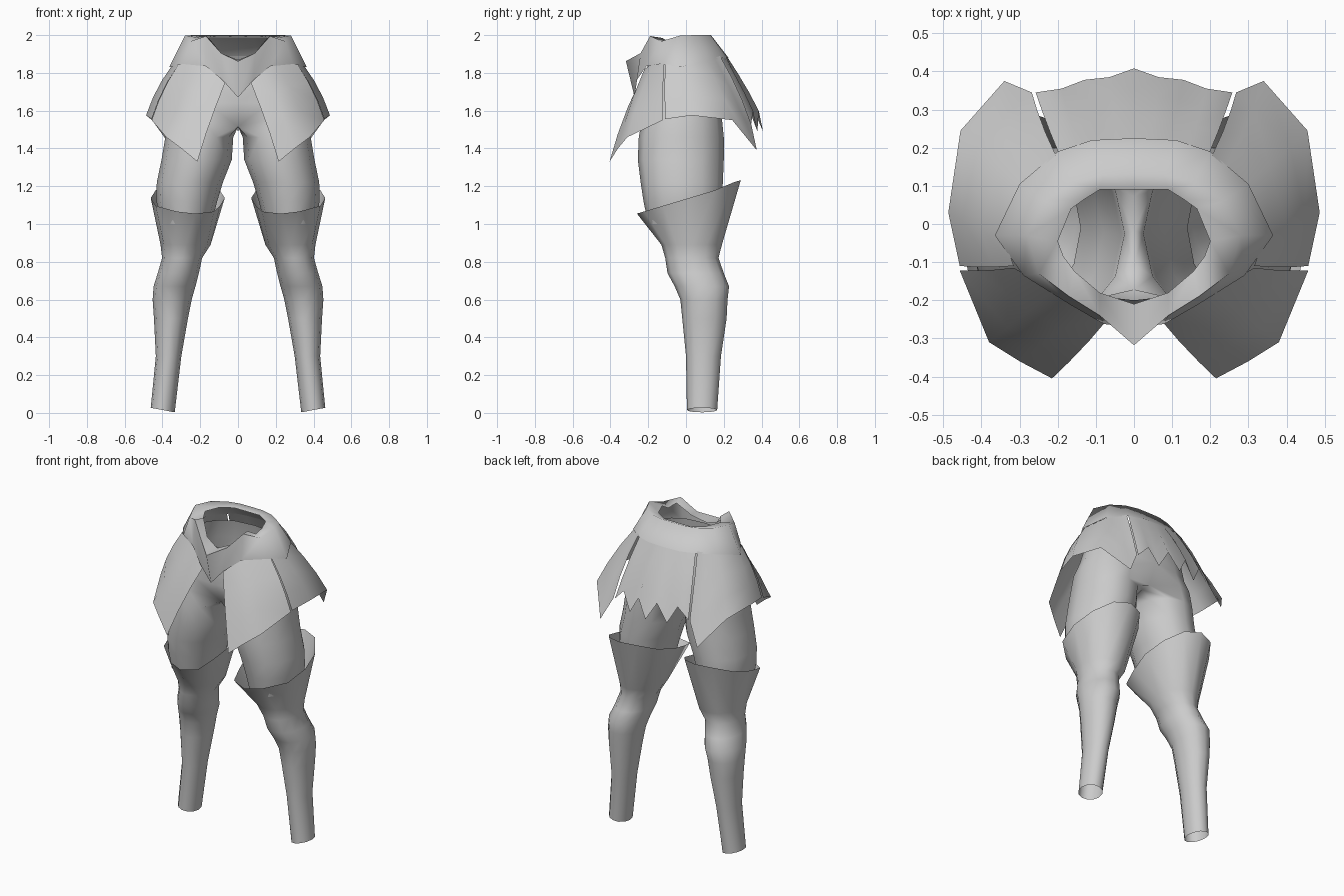
import bpy, bmesh, math
from mathutils import Vector

if "Cube" in bpy.data.objects:
    bpy.data.objects.remove(bpy.data.objects["Cube"])

grey = bpy.data.materials.new("plain_grey")
grey.diffuse_color = (0.6, 0.6, 0.6, 1)
grey.use_nodes = True
grey.node_tree.nodes["Principled BSDF"].inputs["Base Color"].default_value = grey.diffuse_color
N = 12


def finish(name, rows, closed=False, angle=60):
    """Skin rows of points into a sheet and mirror it across x = 0."""
    bm = bmesh.new()
    vr = [[bm.verts.new(p) for p in r] for r in rows]
    for a, b in zip(vr, vr[1:]):
        n = len(a)
        for i in range(n if closed else n - 1):
            j = (i + 1) % n
            bm.faces.new((a[i], a[j], b[j], b[i]))
    return to_object(name, bm, angle)


def to_object(name, bm, angle=60):
    me = bpy.data.meshes.new(name)
    bm.to_mesh(me)
    bm.free()
    me.materials.append(grey)
    ob = bpy.data.objects.new(name, me)
    bpy.context.collection.objects.link(ob)
    m = ob.modifiers.new("mirror", 'MIRROR')
    m.use_clip = True
    m.merge_threshold = 0.002
    bpy.ops.object.select_all(action='DESELECT')
    ob.select_set(True)
    bpy.context.view_layer.objects.active = ob
    bpy.ops.object.shade_smooth_by_angle(angle=math.radians(angle))
    return ob


def ring(z, x0, x1, y0, y1, tilt=0.0):
    """Oval cross-section; starts outside, runs through back, inside, front."""
    pts = []
    for k in range(N):
        a = 2 * math.pi * k / N
        c, s = math.cos(a), math.sin(a)
        pts.append(Vector(((x0 + x1) / 2 + (x1 - x0) / 2 * c,
                           (y0 + y1) / 2 + (y1 - y0) / 2 * s, z + tilt * c)))
    return pts


# Lower leg with the flared, slanted cuff
stations = [(0.015, .335, .462, .005, .165, .012), (.30, .30, .435, 0, .185, 0),
            (.50, .265, .445, -.02, .215, 0), (.60, .245, .452, -.03, .22, 0),
            (.67, .225, .447, -.06, .228, 0), (.74, .207, .425, -.098, .20, 0),
            (.82, .19, .402, -.11, .172, 0), (.89, .145, .41, -.13, .19, 0)]
leg = [ring(*s) for s in stations]
rim = ring(1.1, .07, .462, -.26, .29)
for p in rim:
    p.z = 1.055 + (p.y + .26) * 0.30
    if p.y < -.2:
        p.x -= .04
    if p.y > .2:
        p.z += .012
leg.append(rim)
finish("boot_and_cuff", leg, closed=True)

# Thighs joined to the hips at the crotch
thigh = [ring(1.0, .14, .41, -.20, .18), ring(1.12, .11, .432, -.225, .19),
         ring(1.22, .08, .43, -.24, .195), ring(1.34, .033, .405, -.255, .20),
         ring(1.46, .025, .385, -.25, .20)]
crotch = ring(1.56, 0, .375, -.23, .19)
for k in range(4, 9):            # inner points fall on the middle line
    crotch[k].x = 0
    crotch[k].z = 1.515
    crotch[k].y *= .85
thigh.append(crotch)
bm = bmesh.new()
vr = [[bm.verts.new(p) for p in r] for r in thigh]
for a, b in zip(vr, vr[1:]):
    for i in range(N):
        j = (i + 1) % N
        bm.faces.new((a[i], a[j], b[j], b[i]))
prev = [vr[-1][k % N] for k in range(8, 17)]   # front centre, outside, back centre
for z, w, f, b in [(1.64, .35, -.225, .195), (1.75, .315, -.215, .19), (1.87, .27, -.20, .165)]:
    cur = []
    for i in range(9):
        a = math.pi * (i / 8 - .5)
        cur.append(bm.verts.new((w * max(0, math.cos(a)) ** .8 if 0 < i < 8 else 0,
                                 (f + b) / 2 + (b - f) / 2 * math.sin(a), z)))
    for i in range(8):
        bm.faces.new((prev[i], prev[i + 1], cur[i + 1], cur[i]))
    prev = cur
bmesh.ops.recalc_face_normals(bm, faces=bm.faces)
to_object("trousers", bm, 80)

# Belt with pointed front, notched rim and turned-in lip
lower = [(0, -.272, 1.67), (.08, -.262, 1.76), (.17, -.21, 1.835), (.29, -.135, 1.847),
         (.365, -.03, 1.83), (.30, .105, 1.868), (.20, .19, 1.88), (.11, .22, 1.88), (0, .225, 1.88)]
upper = [(0, -.318, 1.862), (.09, -.24, 1.905), (.17, -.19, 1.995), (.25, -.13, 1.968),
         (.28, -.03, 1.998), (.235, .06, 2), (.16, .11, 2), (.08, .13, 2), (0, .132, 2)]
lip = [(0, -.21, 1.868), (.09, -.18, 1.905), (.155, -.125, 1.985), (.185, -.085, 1.96),
       (.20, -.045, 1.985), (.165, .04, 1.985), (.13, .065, 1.985), (.09, .09, 1.985), (0, .09, 1.985)]
finish("belt", [lower, upper, lip], angle=75)


def panel(name, top, bottom, bulge=.012):
    """Skirt plate: rows between a top and a bottom edge, bowed outward."""
    rows = []
    for t in (0, .33, .67, 1):
        row = []
        for p, q in zip(top, bottom):
            v = Vector(p).lerp(Vector(q), t)
            out = Vector((v.x, v.y, 0)).normalized()
            out.z = .5
            v += out * bulge * math.sin(math.pi * t)
            if p[0] == 0:
                v.x = 0
            row.append(v)
        rows.append(row)
    return finish(name, rows)


# Skirt plates: front, side and jagged back
panel("front_skirt_plate",
      [(.065, -.245, 1.755), (.13, -.22, 1.82), (.21, -.175, 1.85), (.315, -.115, 1.845)],
      [(.215, -.405, 1.33), (.30, -.36, 1.40), (.38, -.31, 1.46), (.457, -.122, 1.55)])
panel("side_skirt_plate",
      [(.315, -.11, 1.845), (.345, -.03, 1.845), (.29, .10, 1.875), (.24, .15, 1.88), (.205, .18, 1.89)],
      [(.457, -.11, 1.555), (.487, .03, 1.575), (.455, .245, 1.55), (.34, .375, 1.39), (.268, .345, 1.53)])
panel("back_skirt_plate",
      [(0, .215, 1.89), (.045, .213, 1.89), (.09, .21, 1.89), (.145, .20, 1.89), (.195, .18, 1.89)],
      [(0, .408, 1.49), (.065, .385, 1.60), (.13, .378, 1.49), (.19, .355, 1.60), (.258, .345, 1.53)], .006)
